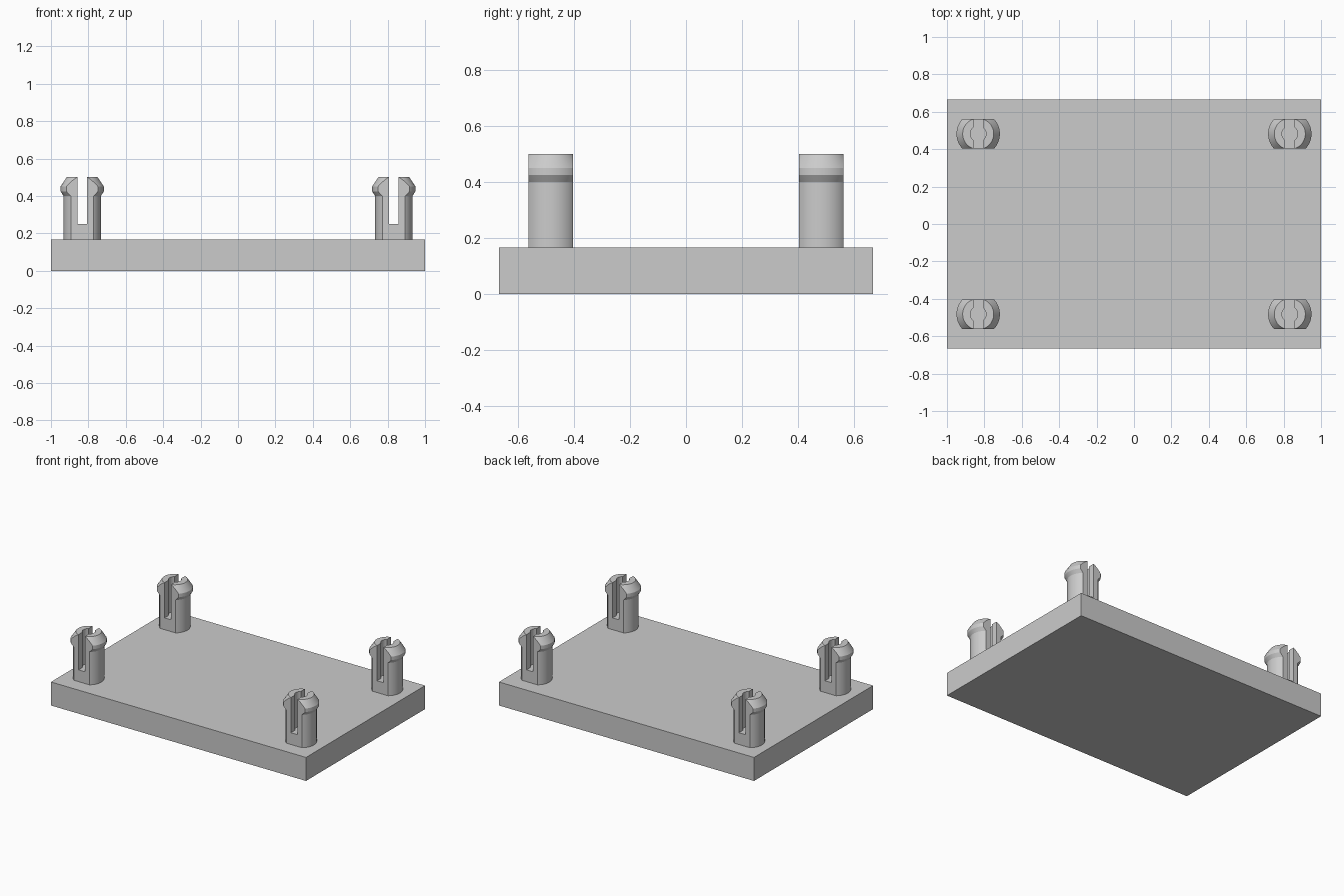
import bpy, bmesh, math
from mathutils import Matrix

cube = bpy.data.objects.get("Cube")
if cube:
    bpy.data.objects.remove(cube, do_unlink=True)

grey = bpy.data.materials.new("light grey plastic")
grey.use_nodes = True
colour = (0.6, 0.6, 0.6, 1)
grey.diffuse_color = colour
grey.node_tree.nodes["Principled BSDF"].inputs["Base Color"].default_value = colour

PLATE_TOP = 1 / 6
FLAT = 0.079      # half width of a post between its flats
SLOT_FLOOR = 0.25
SEGMENTS = 64


def add_object(name, bm):
    mesh = bpy.data.meshes.new(name)
    bmesh.ops.recalc_face_normals(bm, faces=bm.faces[:])
    bm.to_mesh(mesh)
    bm.free()
    mesh.materials.append(grey)
    obj = bpy.data.objects.new(name, mesh)
    bpy.context.collection.objects.link(obj)
    return obj


def box(name, size, centre):
    bm = bmesh.new()
    bmesh.ops.create_cube(bm, size=1, matrix=Matrix.Translation(centre) @ Matrix.Diagonal((*size, 1)))
    return add_object(name, bm)


def lathe(profile):
    """Closed turned solid from (radius, height) points."""
    bm = bmesh.new()
    rings = []
    for r, z in profile:
        angles = [math.tau * i / SEGMENTS for i in range(SEGMENTS)]
        rings.append([bm.verts.new((r * math.cos(a), r * math.sin(a), z)) for a in angles])
    for low, high in zip(rings, rings[1:]):
        for i in range(SEGMENTS):
            j = (i + 1) % SEGMENTS
            bm.faces.new((low[i], low[j], high[j], high[i]))
    bm.faces.new(rings[0][::-1])
    bm.faces.new(rings[-1])
    return bm


# Base plate
box("base_plate", (2, 4 / 3, PLATE_TOP), (0, 0, PLATE_TOP / 2))

# Snap post: turned body with a barbed head, trimmed to two flats
body = lathe([(0.1, PLATE_TOP), (0.1, 0.4), (0.116, 0.425), (0.116, 0.45), (0.083, 0.5)])
for side in (-1, 1):
    geom = body.verts[:] + body.edges[:] + body.faces[:]
    cut = bmesh.ops.bisect_plane(body, geom=geom, plane_co=(0, side * FLAT, 0),
                                 plane_no=(0, side, 0), clear_outer=True)
    rim = [e for e in cut["geom_cut"] if isinstance(e, bmesh.types.BMEdge)]
    bmesh.ops.holes_fill(body, edges=rim, sides=0)
post = add_object("snap_post", body)

# Slot and bore that split the head into two prongs
slot = box("slot_cutter", (0.05, 0.4, 0.4), (0, 0, SLOT_FLOOR + 0.2))
bore = add_object("bore_cutter", lathe([(0.042, SLOT_FLOOR), (0.042, 0.6)]))
for cutter in (slot, bore):
    cutter.hide_render = True
    mod = post.modifiers.new(cutter.name, 'BOOLEAN')
    mod.operation = 'DIFFERENCE'
    mod.solver = 'EXACT'
    mod.object = cutter
bpy.context.view_layer.update()
post_mesh = bpy.data.meshes.new_from_object(post.evaluated_get(bpy.context.evaluated_depsgraph_get()))
post_mesh.name = "snap_post"
for helper in (post, slot, bore):
    bpy.data.objects.remove(helper, do_unlink=True)

# One post near each corner
for x, x_name in ((-1, "right"), (1, "left")):
    for y, y_name in ((-1, "front"), (1, "back")):
        obj = bpy.data.objects.new(f"snap_post_{y_name}_{x_name}", post_mesh)
        obj.location = (x * 0.833, y * 0.482, 0)
        bpy.context.collection.objects.link(obj)

# Smooth the round walls, keep the edges sharp
bpy.ops.object.select_all(action='DESELECT')
obj.select_set(True)
bpy.context.view_layer.objects.active = obj
bpy.ops.object.shade_smooth_by_angle(angle=math.radians(20))
